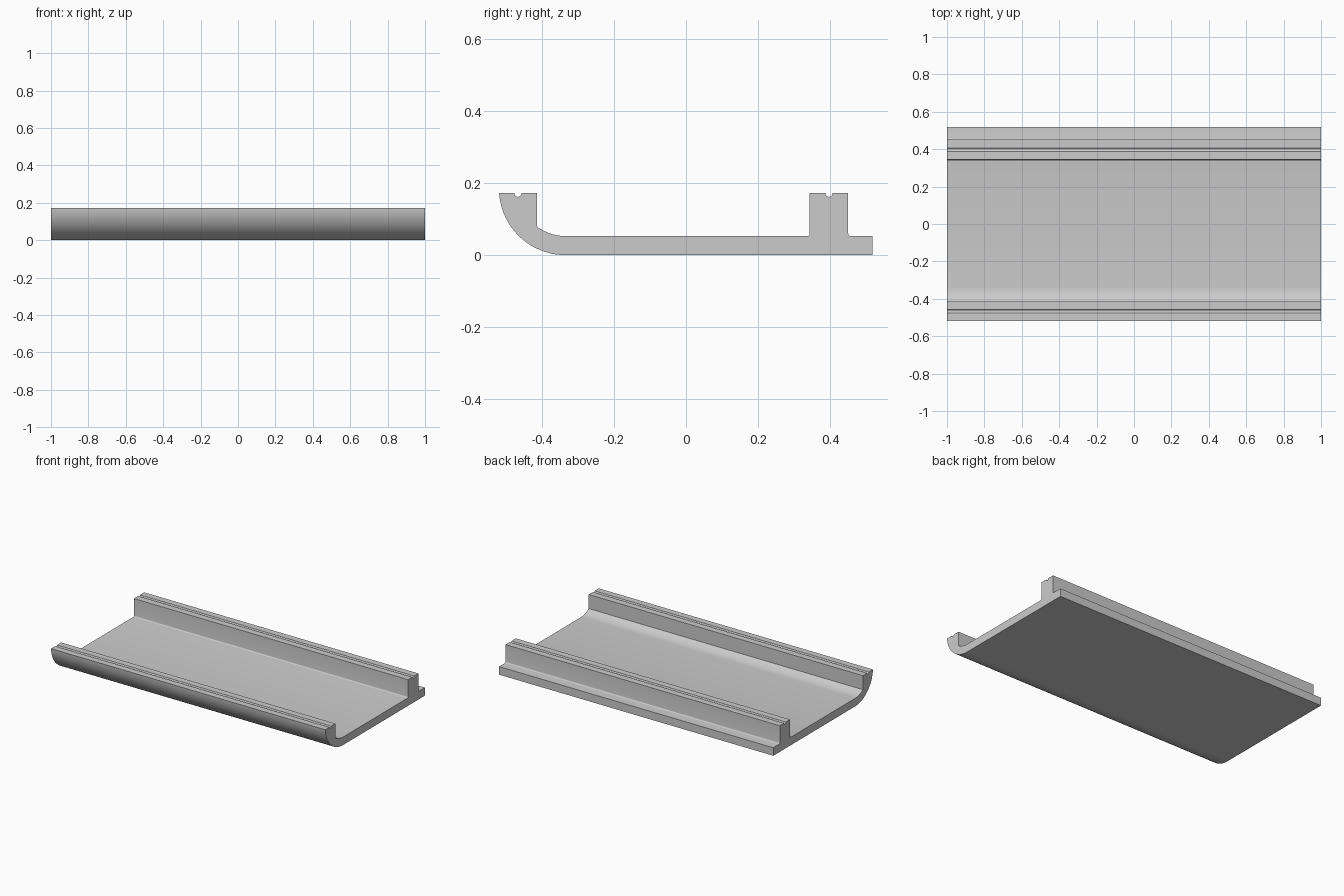
import bpy, bmesh
from math import cos, sin, radians, acos, asin, degrees

if "Cube" in bpy.data.objects:
    bpy.data.objects.remove(bpy.data.objects["Cube"])

TOP, FLOOR, BACK = 0.172, 0.053, 0.519
CY, CZ, R_OUT, R_IN = -0.335, 0.185, 0.185, 0.132   # curved front lip
WALL = -0.414                                        # inner face of the lip
RIB_A, RIB_B, FIL = 0.344, 0.451, 0.007              # rear rib and its fillets


def arc(cy, cz, r, a0, a1, n):
    """Points on an arc in the y-z plane, angles in degrees."""
    return [(cy + r * cos(radians(a0 + (a1 - a0) * i / n)),
             cz + r * sin(radians(a0 + (a1 - a0) * i / n))) for i in range(n + 1)]


def groove(cy):
    """Small round groove in a top face, running from +y to -y."""
    return arc(cy, TOP, 0.010, 0, -180, 10)


# Cross-section, counter-clockwise seen from +x
lip_start = 180 + degrees(asin((CZ - TOP) / R_OUT))
inner_end = 180 + degrees(acos((CY - WALL) / R_IN))
profile = arc(CY, CZ, R_OUT, lip_start, 270, 24)
profile += [(BACK, 0), (BACK, FLOOR)]
profile += arc(RIB_B + FIL, FLOOR + FIL, FIL, 270, 180, 5)
profile += [(RIB_B, TOP)] + groove((RIB_A + RIB_B) / 2) + [(RIB_A, TOP)]
profile += arc(RIB_A - FIL, FLOOR + FIL, FIL, 0, -90, 5)
profile += arc(CY, CZ, R_IN, 270, inner_end, 12)
profile += [(WALL, TOP)] + groove(-0.467)

# Extrude the section along x
bm = bmesh.new()
face = bm.faces.new([bm.verts.new((-1, y, z)) for y, z in profile])
ext = bmesh.ops.extrude_face_region(bm, geom=[face], use_keep_orig=True)
new_verts = [g for g in ext["geom"] if isinstance(g, bmesh.types.BMVert)]
bmesh.ops.translate(bm, vec=(2, 0, 0), verts=new_verts)
bmesh.ops.recalc_face_normals(bm, faces=bm.faces[:])
mesh = bpy.data.meshes.new("grooved_rail_tray")
bm.to_mesh(mesh)
bm.free()

tray = bpy.data.objects.new("grooved_rail_tray", mesh)
bpy.context.collection.objects.link(tray)
bpy.context.view_layer.objects.active = tray
tray.select_set(True)
bpy.ops.object.shade_smooth_by_angle(angle=radians(30))
